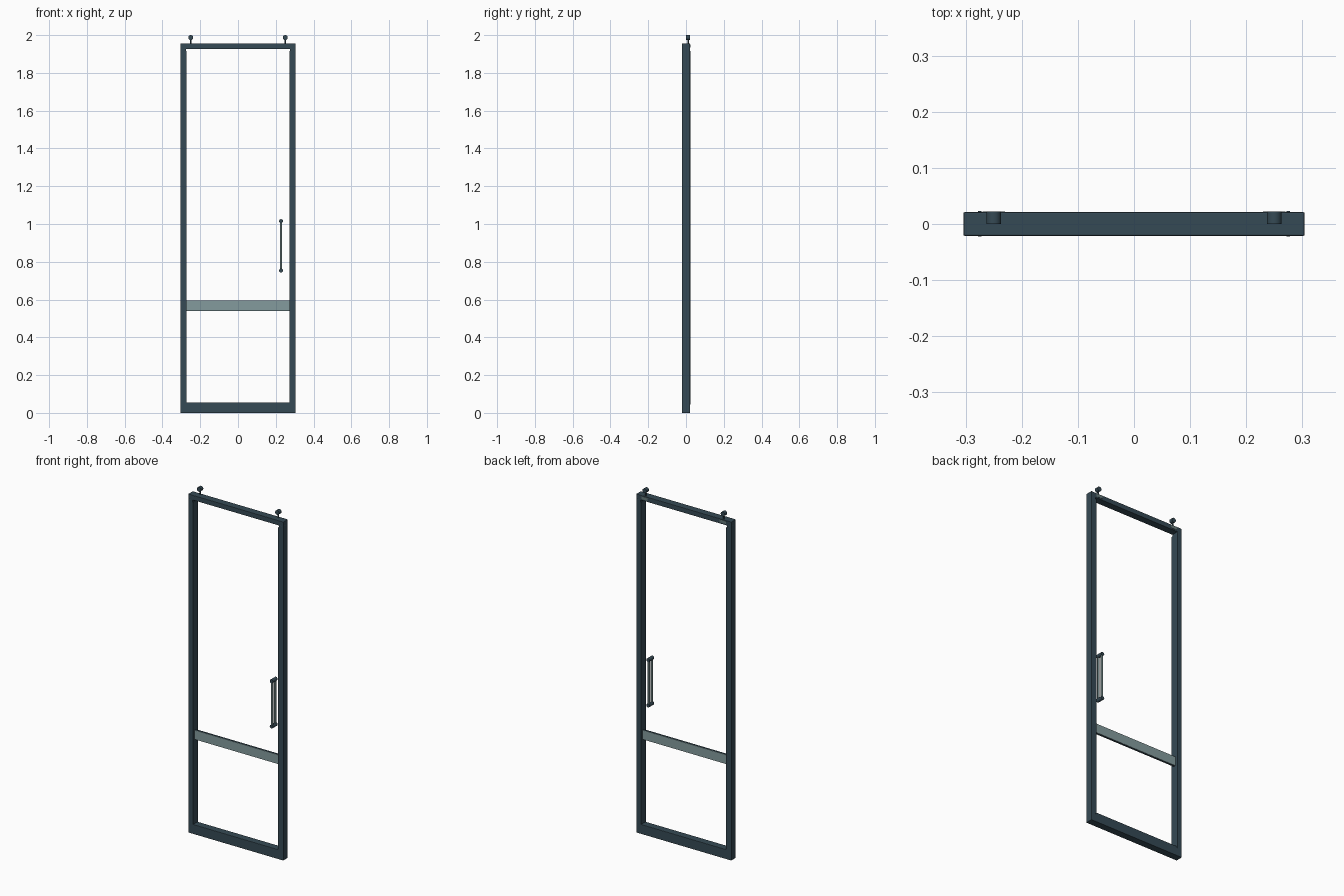
import bpy, math

if "Cube" in bpy.data.objects:
    bpy.data.objects.remove(bpy.data.objects["Cube"])

def material(name, rgb):
    m = bpy.data.materials.new(name)
    m.diffuse_color = (*rgb, 1)
    m.use_nodes = True
    m.node_tree.nodes["Principled BSDF"].inputs["Base Color"].default_value = m.diffuse_color
    return m

FRAME = material("dark slate", (0.036, 0.068, 0.090))
BAND = material("pale grey green", (0.23, 0.33, 0.34))
STEEL = material("grey steel", (0.14, 0.20, 0.20))

def box(name, x, y, z, mat, bevel=0.0):
    """Box from (min, max) ranges."""
    bpy.ops.mesh.primitive_cube_add(size=1, location=[sum(r) / 2 for r in (x, y, z)])
    o = bpy.context.object
    o.name = name
    o.scale = [r[1] - r[0] for r in (x, y, z)]
    bpy.ops.object.transform_apply(location=False, rotation=False, scale=True)
    o.data.materials.append(mat)
    if bevel:
        b = o.modifiers.new("bevel", 'BEVEL')
        b.width, b.segments = bevel, 2
    return o

def rod(name, loc, r, length, mat, axis='Z'):
    rot = (math.pi / 2, 0, 0) if axis == 'Y' else (0, 0, 0)
    bpy.ops.mesh.primitive_cylinder_add(vertices=24, radius=r, depth=length,
                                        location=loc, rotation=rot)
    o = bpy.context.object
    o.name = name
    o.data.materials.append(mat)
    bpy.ops.object.shade_smooth_by_angle(angle=math.radians(40))
    return o

W, D = 0.304, 0.021      # half width and half depth of the frame
IN = 0.275               # inner edge of the stiles

# Top and bottom rails
box("top_rail", (-W, W), (-D, D), (1.927, 1.955), FRAME, 0.002)
box("bottom_rail", (-W, W), (-D, D), (0, 0.055), FRAME, 0.002)

for s, side in ((-1, "left"), (1, "right")):
    # Stiles with a slim glazing bead on the inner edge
    box(side + "_stile", sorted((s * W, s * IN)), (-D, D), (0.05, 1.93), FRAME, 0.002)
    box(side + "_bead", sorted((s * (IN + 0.003), s * (IN - 0.003))),
        (-D - 0.001, D + 0.002), (0.045, 1.915), FRAME)
    # Hanging rollers with stem and rear bracket
    x = s * 0.25
    rod(side + "_roller", (x, 0.011, 1.987), 0.013, 0.022, FRAME, 'Y')
    rod(side + "_roller_stem", (x, 0.011, 1.965), 0.004, 0.03, FRAME)
    box(side + "_roller_bracket", (x - 0.02, x + 0.02), (0.018, 0.0225),
        (1.935, 1.951), STEEL)

# Middle band: dark core with a pale plate on each face
box("band_core", (-IN, IN), (-0.005, 0.005), (0.54, 0.595), FRAME)
for s, side in ((-1, "front"), (1, "back")):
    box(side + "_band_plate", (-IN, IN), sorted((s * 0.005, s * 0.007)),
        (0.541, 0.594), BAND)
    # Pull handle bar on each side
    rod(side + "_handle_bar", (0.228, s * 0.014, 0.884), 0.006, 0.27, STEEL)

# Handle mounts passing through the door
for z, n in ((0.753, "lower"), (1.015, "upper")):
    rod(n + "_handle_mount", (0.228, 0, z), 0.0105, 0.042, FRAME, 'Y')
